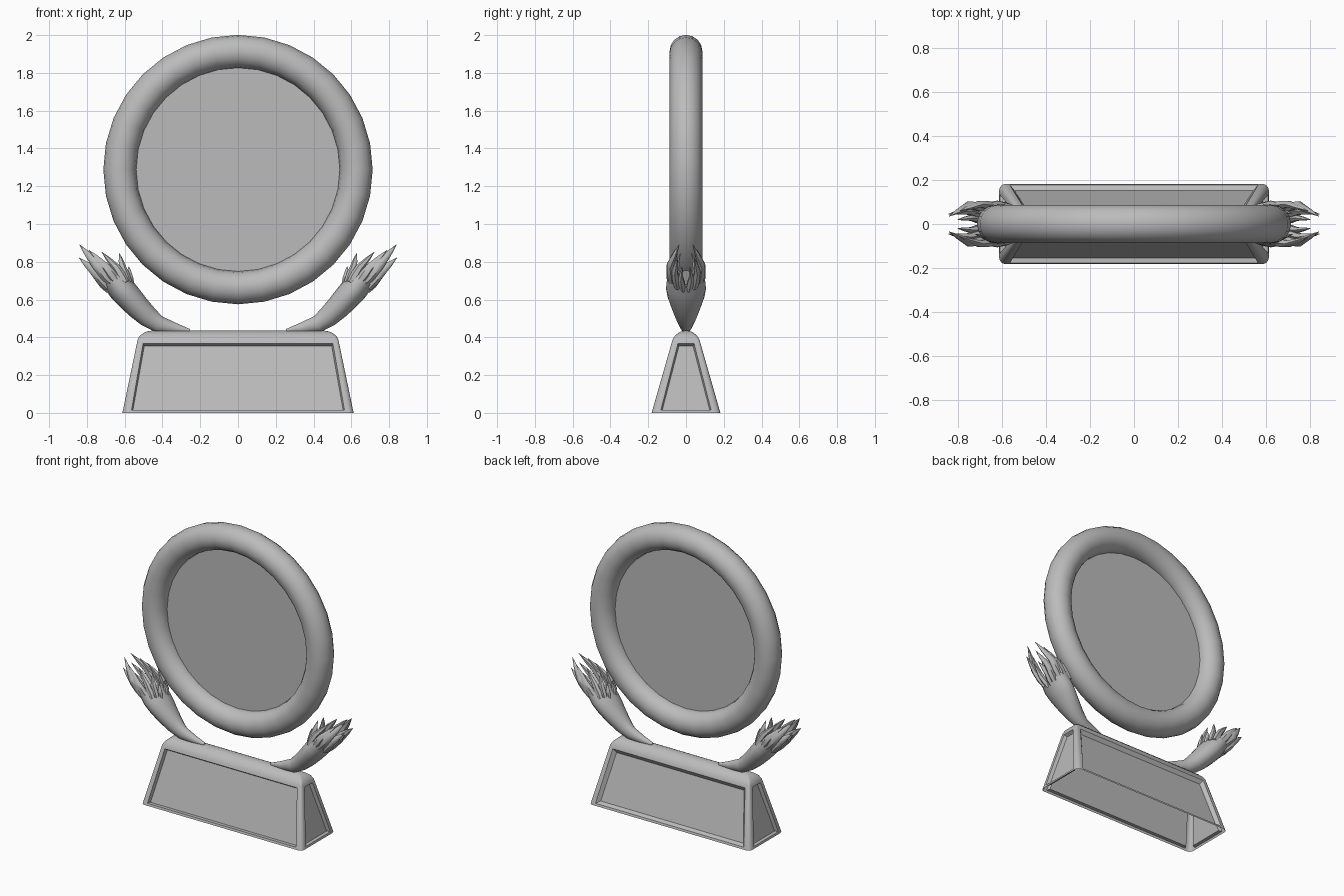
import bpy, bmesh, math
from mathutils import Vector

if "Cube" in bpy.data.objects:
    bpy.data.objects.remove(bpy.data.objects["Cube"])

grey = bpy.data.materials.new("light grey")
grey.diffuse_color = (0.5, 0.5, 0.5, 1)
grey.use_nodes = True
grey.node_tree.nodes["Principled BSDF"].inputs["Base Color"].default_value = grey.diffuse_color


def finish(name, bm, angle=40):
    bmesh.ops.remove_doubles(bm, verts=bm.verts, dist=0.0002)
    me = bpy.data.meshes.new(name)
    bm.to_mesh(me)
    bm.free()
    ob = bpy.data.objects.new(name, me)
    bpy.context.collection.objects.link(ob)
    me.materials.append(grey)
    bpy.ops.object.select_all(action='DESELECT')
    ob.select_set(True)
    bpy.context.view_layer.objects.active = ob
    bpy.ops.object.shade_smooth_by_angle(angle=math.radians(angle))
    return ob


def skin(bm, rings):
    """Join equal-length rings of points with quads."""
    vs = [[bm.verts.new(p) for p in r] for r in rings]
    n = len(vs[0])
    for a, b in zip(vs, vs[1:]):
        for i in range(n):
            j = (i + 1) % n
            bm.faces.new((a[i], a[j], b[j], b[i]))
    return vs


def sweep(bm, stations, sides):
    """Elliptical tube; each station is (centre, in-plane radius, y radius)."""
    pts = [Vector(s[0]) for s in stations]
    rings = []
    for i, (c, hw, hy) in enumerate(stations):
        t = (pts[min(i + 1, len(pts) - 1)] - pts[max(i - 1, 0)]).normalized()
        n = t.cross(Vector((0, 1, 0))).normalized()
        b = n.cross(t)
        rings.append([pts[i] + n * hw * math.cos(a) + b * hy * math.sin(a)
                      for a in (2 * math.pi * k / sides for k in range(sides))])
    vs = skin(bm, rings)
    bm.faces.new(vs[-1])
    bm.faces.new(vs[0][::-1])


# Ring frame
CZ = 1.288
bm = bmesh.new()
M, N = 32, 16
rings = []
for i in range(M + 1):
    a = 2 * math.pi * i / M
    rings.append([((0.626 + 0.087 * math.cos(b)) * math.sin(a), 0.087 * math.sin(b),
                   CZ + (0.626 + 0.087 * math.cos(b)) * math.cos(a))
                  for b in (2 * math.pi * k / N for k in range(N))])
skin(bm, rings)
bmesh.ops.remove_doubles(bm, verts=bm.verts, dist=0.0005)
bmesh.ops.recalc_face_normals(bm, faces=bm.faces)
finish("ring_frame", bm)

# Flat disc filling the ring
bm = bmesh.new()
bm.faces.new([bm.verts.new((0.56 * math.sin(2 * math.pi * i / M), 0,
                            CZ + 0.56 * math.cos(2 * math.pi * i / M))) for i in range(M)])
finish("disc", bm)

# Tapered hollow base, open underneath
levels = [(0, .612, .182, .03), (.385, .532, .072, .014), (.405, .522, .061, .018),
          (.422, .503, .043, .018), (.431, .482, .025, .014), (.435, .46, .01, .006)]
bm = bmesh.new()
rings = []
for z, hx, hy, r in levels:
    ring = []
    for q, (sx, sy) in enumerate(((1, 1), (-1, 1), (-1, -1), (1, -1))):
        for k in range(5):
            a = math.pi / 2 * (q + k / 4)
            ring.append((sx * (hx - r) + r * math.cos(a), sy * (hy - r) + r * math.sin(a), z))
    rings.append(ring)
vs = skin(bm, rings)
bm.faces.new(vs[-1])
bm.normal_update()
# Recessed panels on the four big sides
panels = [f for f in bm.faces if f.calc_center_median().z < .25
          and max(abs(f.normal.x), abs(f.normal.y)) > .9 and f.calc_area() > .03]
for f in panels:
    bmesh.ops.inset_individual(bm, faces=[f], thickness=.024)
    bevel = .028 if f.normal.y > .5 else .01
    bmesh.ops.inset_individual(bm, faces=[f], thickness=bevel, depth=-.022)
finish("base", bm, 35)

# Upswept arms with a cupped palm and pointed fingers, mirrored in x and y
arm = [((.255, 0, .436), .008, .012), ((.33, 0, .447), .028, .022),
       ((.42, 0, .47), .045, .036), ((.475, 0, .508), .056, .055),
       ((.53, 0, .56), .064, .078), ((.58, 0, .615), .07, .098),
       ((.62, 0, .66), .072, .106), ((.66, 0, .712), .068, .1)]
fingers = [  # base, middle, tip, width
    ((.655, .07, .68), (.745, .085, .78), (.84, .035, .892), .032),
    ((.685, .045, .665), (.755, .06, .745), (.842, .045, .822), .03),
    ((.68, .015, .65), (.735, .028, .71), (.8, .02, .772), .026),
    ((.64, .082, .69), (.70, .09, .77), (.79, .06, .862), .028),
    ((.595, .078, .69), (.645, .07, .77), (.722, .045, .852), .025),
    ((.58, .055, .69), (.61, .05, .765), (.628, .03, .845), .024),
    ((.565, .03, .68), (.575, .03, .73), (.578, .025, .775), .018)]
for sx, side in ((1, "right"), (-1, "left")):
    bm = bmesh.new()
    sweep(bm, [((c[0] * sx, 0, c[2]), w, h) for c, w, h in arm], 16)
    # Hollow the palm
    bm.faces.ensure_lookup_table()
    palm = bm.faces[-2]
    bmesh.ops.recalc_face_normals(bm, faces=bm.faces)
    bmesh.ops.inset_individual(bm, faces=[palm], thickness=.022)
    bmesh.ops.translate(bm, verts=palm.verts, vec=(-.05 * sx, 0, -.06))
    finish(side + "_arm", bm, 50)

    bm = bmesh.new()
    for base, mid, tip, w in fingers:
        for sy in (1, -1):
            p, m, t = (Vector((v[0] * sx, v[1] * sy, v[2])) for v in (base, mid, tip))
            sweep(bm, [(p, w * .8, w * .6), (p.lerp(m, .5), w, w * .75),
                       (m, w * .85, w * .6), (m.lerp(t, .55), w * .5, w * .35),
                       (t, .001, .001)], 6)
    bmesh.ops.recalc_face_normals(bm, faces=bm.faces)
    finish(side + "_fingers", bm, 50)
